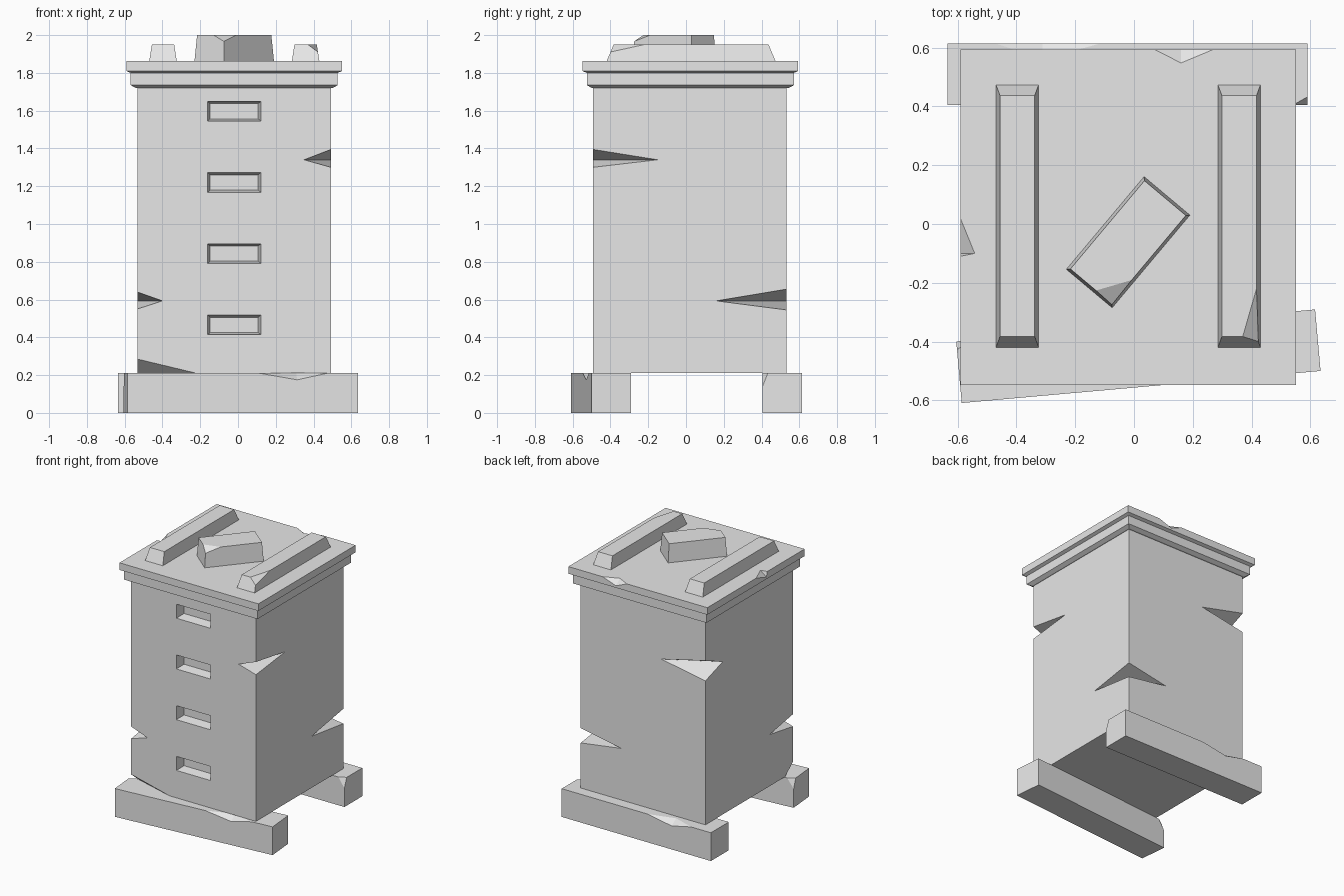
import bpy, bmesh, math
from mathutils import Vector, Matrix

cube = bpy.data.objects.get("Cube")
if cube:
    bpy.data.objects.remove(cube, do_unlink=True)

grey = bpy.data.materials.new("plain grey")
grey.use_nodes = True
grey.diffuse_color = (0.8, 0.8, 0.8, 1)
grey.node_tree.nodes["Principled BSDF"].inputs["Base Color"].default_value = grey.diffuse_color


def make(name, bm):
    bmesh.ops.recalc_face_normals(bm, faces=bm.faces)
    mesh = bpy.data.meshes.new(name)
    bm.to_mesh(mesh)
    bm.free()
    mesh.materials.append(grey)
    ob = bpy.data.objects.new(name, mesh)
    bpy.context.collection.objects.link(ob)
    return ob


def loft(name, rings):
    """Stack of rectangles (half x, half y, z), capped at both ends."""
    bm = bmesh.new()
    loops = [[bm.verts.new((sx * hx, sy * hy, z))
              for sx, sy in ((-1, -1), (1, -1), (1, 1), (-1, 1))] for hx, hy, z in rings]
    for a, b in zip(loops, loops[1:]):
        for i in range(4):
            j = (i + 1) % 4
            bm.faces.new((a[i], a[j], b[j], b[i]))
    bm.faces.new(loops[0][::-1])
    bm.faces.new(loops[-1])
    return make(name, bm)


def place(ob, x, y, angle=0):
    ob.data.transform(Matrix.Translation((x, y, 0)) @ Matrix.Rotation(math.radians(angle), 4, 'Z'))
    return ob


def cut(ob, cutter):
    mod = ob.modifiers.new("cut", 'BOOLEAN')
    mod.operation, mod.solver, mod.object = 'DIFFERENCE', 'EXACT', cutter
    cutter.hide_render = True
    bpy.context.view_layer.update()
    mesh = bpy.data.meshes.new_from_object(ob.evaluated_get(bpy.context.evaluated_depsgraph_get()))
    ob.modifiers.clear()
    ob.data = mesh
    bpy.data.objects.remove(cutter, do_unlink=True)


def notch(ob, a, b, t, d):
    """V-shaped chip: valley runs from a to b, its two sides open out to t and d."""
    a, b, t, d = map(Vector, (a, b, t, d))
    mid, run = (a + b) / 2, (b - a) * 0.5
    ends = (a - run, b + run)
    bm = bmesh.new()
    for e in ends:
        for off in (Vector(), (t - mid) * 2.5, (d - mid) * 2.5):
            bm.verts.new(e + off)
    bmesh.ops.convex_hull(bm, input=bm.verts)
    cut(ob, make("notch_cutter", bm))


def chip(ob, a, b, c):
    """Slice off the corner beyond the plane through three points."""
    a, b, c = map(Vector, (a, b, c))
    bm = bmesh.new()
    bm.from_mesh(ob.data)
    centre = sum((v.co for v in bm.verts), Vector()) / len(bm.verts)
    n = (b - a).cross(c - a).normalized()
    if n.dot(centre - a) > 0:
        n = -n
    res = bmesh.ops.bisect_plane(bm, geom=bm.verts[:] + bm.edges[:] + bm.faces[:], dist=1e-5,
                                 plane_co=a, plane_no=n, clear_outer=True)
    bmesh.ops.holes_fill(bm, edges=[e for e in bm.edges if e.is_boundary])
    bmesh.ops.recalc_face_normals(bm, faces=bm.faces)
    bm.to_mesh(ob.data)
    bm.free()


CX, CY = -0.02, 0.02

# Body
H = 0.513
L, R, F, B = CX - H, CX + H, CY - H, CY + H
body = place(loft("hive_body", [(H, H, 0.21), (H, H, 1.73)]), CX, CY)
chip(body, (L, F, 0.285), (-0.22, F, 0.21), (L, -0.4, 0.21))

# Corner notches: corner x, corner y, end on y face, end on x face, low, mid, high
for x, y, ax, by, lo, mid, hi in ((R, F, 0.35, -0.15, 1.30, 1.34, 1.395),
                                  (L, F, -0.40, -0.22, 0.55, 0.593, 0.64),
                                  (R, B, 0.16, 0.16, 0.545, 0.593, 0.655),
                                  (L, B, -0.17, 0.33, 1.28, 1.345, 1.43)):
    notch(body, (ax, y, mid), (x, by, mid), (x, y, lo), (x, y, hi))

# Entrance slots with sloping sides
for i in range(4):
    slot = loft("slot_cutter", [(0.127, 0.04, -0.07), (0.141, 0.052, 0), (0.145, 0.055, 0.02)])
    slot.data.transform(Matrix.Translation((CX, F, 0.466 + i * 0.377)) @ Matrix.Rotation(math.pi / 2, 4, 'X'))
    cut(body, slot)

# Stepped lid
W, TOP = 0.571, 1.863
lid = loft("lid", [(0.521, 0.521, 1.72), (0.548, 0.548, 1.735), (0.548, 0.548, 1.80),
                   (W, W, 1.81), (W, W, TOP)])
place(lid, CX, CY + 0.003)
back, left = CY + 0.003 + W, CX - W
notch(lid, (0.16, 0.548, TOP), (0.16, back, 1.825), (0.07, back, TOP), (0.27, back, TOP))
notch(lid, (-0.542, -0.1, TOP), (left, -0.1, 1.825), (left, 0.02, TOP), (left, -0.11, TOP))

# Lid battens
for name, x in (("right_batten", -0.397), ("left_batten", 0.358)):
    bar = loft(name, [(0.073, 0.448, 1.86), (0.059, 0.41, 1.95)])
    place(bar, x, 0.027)
    if x > 0:
        chip(bar, (0.37, -0.383, 1.95), (0.417, -0.22, 1.95), (0.424, -0.4, 1.91))

# Loose block on the lid
block = place(loft("lid_block", [(0.206, 0.102, 1.86), (0.196, 0.092, 2.0)]), CX, -0.062, 50)
chip(block, (-0.135, -0.228, 2.0), (-0.012, -0.192, 2.0), (-0.075, -0.278, 1.965))

# Two support beams, the rear one turned round
for name, x, y, angle in (("front_beam", 0.015, -0.45, 5.1), ("back_beam", -0.022, 0.51, 180)):
    lx, ly, h = 0.613, 0.105, 0.21
    beam = loft(name, [(lx, ly, 0), (lx, ly, h)])
    notch(beam, (0.29, -ly, 0.175), (0.29, -0.05, h), (0.09, -ly, h), (0.45, -ly, h))
    chip(beam, (-lx, ly, 0.14), (-lx, ly - 0.028, h), (-lx + 0.05, ly, h))
    place(beam, x, y, angle)
